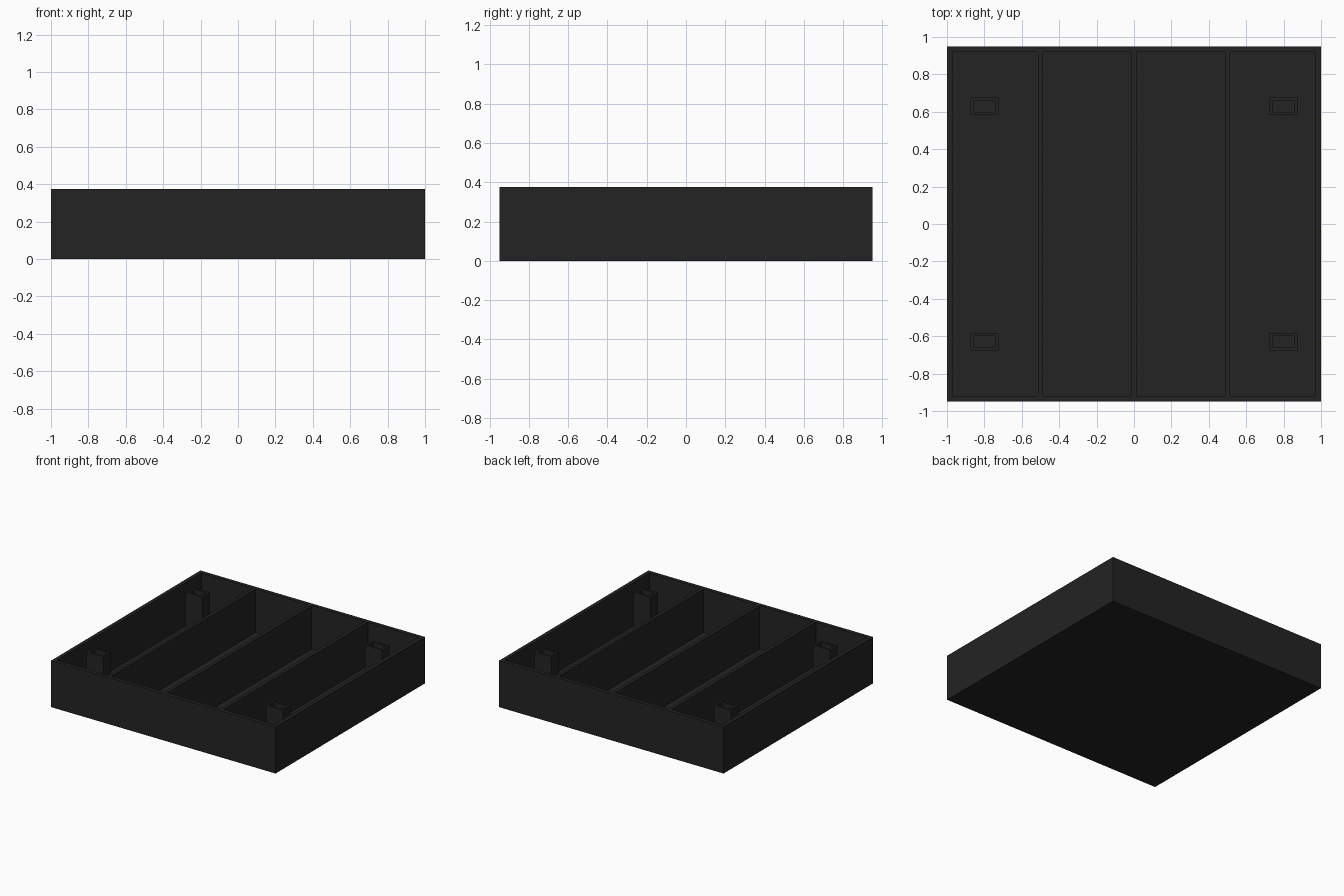
import bpy
import bmesh
from mathutils import Matrix, Vector

if "Cube" in bpy.data.objects:
    bpy.data.objects.remove(bpy.data.objects["Cube"])

WIDTH, DEPTH, HEIGHT = 2.0, 1.9, 0.375
WALL, FLOOR = 0.03, 0.025

black = bpy.data.materials.new("matte_black")
black.diffuse_color = (0.017, 0.017, 0.017, 1)
black.use_nodes = True
black.node_tree.nodes["Principled BSDF"].inputs["Base Color"].default_value = black.diffuse_color


def box(name, centre, size, rim=0, base=0):
    """Box on its base centre; a rim width hollows it from the top down to the base height."""
    bm = bmesh.new()
    place = Matrix.Translation(Vector(centre) + Vector((0, 0, size[2] / 2)))
    bmesh.ops.create_cube(bm, size=1, matrix=place @ Matrix.Diagonal((*size, 1)))
    if rim:
        bm.normal_update()
        top = max(bm.faces, key=lambda f: f.calc_center_median().z)
        bmesh.ops.inset_region(bm, faces=[top], thickness=rim, use_even_offset=True)
        pit = bmesh.ops.extrude_discrete_faces(bm, faces=[top])["faces"][0]
        bmesh.ops.translate(bm, verts=pit.verts, vec=(0, 0, base - size[2]))
        bmesh.ops.recalc_face_normals(bm, faces=bm.faces)
    mesh = bpy.data.meshes.new(name)
    bm.to_mesh(mesh)
    bm.free()
    mesh.materials.append(black)
    obj = bpy.data.objects.new(name, mesh)
    bpy.context.collection.objects.link(obj)
    return obj


# Open tray with thin walls and floor
box("tray", (0, 0, 0), (WIDTH, DEPTH, HEIGHT), WALL, FLOOR)

# Three dividers running front to back
for i, x in enumerate((-0.5, 0, 0.5)):
    box(f"divider_{i + 1}", (x, 0, FLOOR), (0.026, DEPTH - 2 * WALL, HEIGHT - FLOOR))

# Hollow corner posts
for x_name, x in (("left", -0.8), ("right", 0.8)):
    for y_name, y in (("front", -0.63), ("back", 0.63)):
        box(f"post_{y_name}_{x_name}", (x, y, FLOOR), (0.15, 0.096, HEIGHT - FLOOR), 0.017, 0.01)
